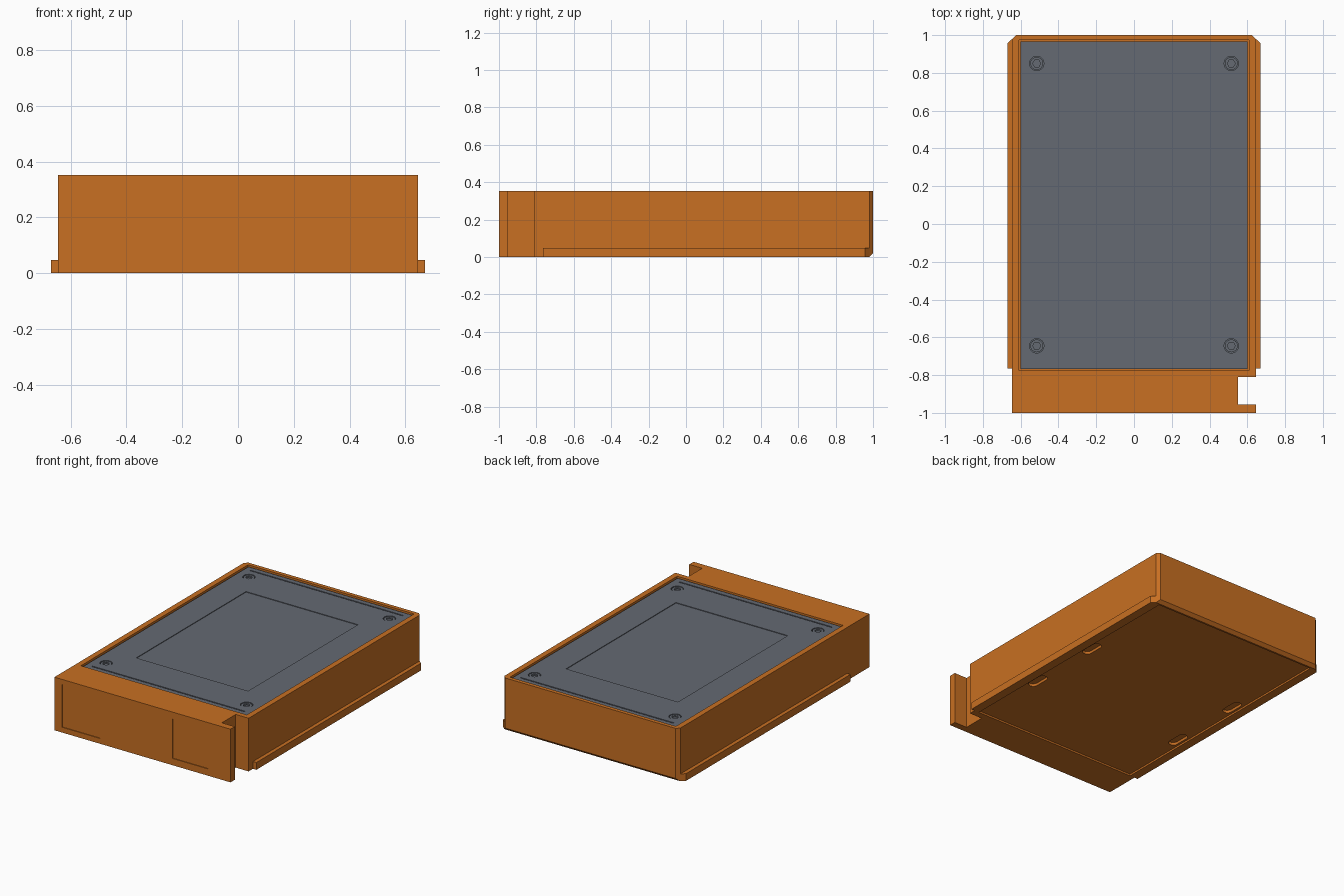
import bpy, bmesh, math
from mathutils import Matrix

if "Cube" in bpy.data.objects:
    bpy.data.objects.remove(bpy.data.objects["Cube"])


def material(name, rgb):
    m = bpy.data.materials.new(name)
    m.diffuse_color = (*rgb, 1)
    m.use_nodes = True
    m.node_tree.nodes["Principled BSDF"].inputs["Base Color"].default_value = m.diffuse_color
    return m


ORANGE = material("orange plastic", (0.58, 0.16, 0.016))
GRAY = material("slate gray", (0.128, 0.142, 0.168))


def finish(name, bm, mat):
    bmesh.ops.recalc_face_normals(bm, faces=bm.faces[:])
    me = bpy.data.meshes.new(name)
    bm.to_mesh(me)
    bm.free()
    me.materials.append(mat)
    ob = bpy.data.objects.new(name, me)
    bpy.context.collection.objects.link(ob)
    return ob


def prism(name, pts, z0, z1, mat):
    """Extrude an outline in the xy plane from z0 to z1."""
    bm = bmesh.new()
    f = bm.faces.new([bm.verts.new((x, y, z0)) for x, y in pts])
    up = bmesh.ops.extrude_face_region(bm, geom=[f])["geom"]
    for v in up:
        if isinstance(v, bmesh.types.BMVert):
            v.co.z = z1
    return finish(name, bm, mat)


def box(name, x, y, z, mat=ORANGE):
    pts = [(x[0], y[0]), (x[1], y[0]), (x[1], y[1]), (x[0], y[1])]
    return prism(name, pts, z[0], z[1], mat)


def ngon(cx, cy, r, n):
    return [(cx + r * math.cos(2 * math.pi * i / n),
             cy + r * math.sin(2 * math.pi * i / n)) for i in range(n)]


def capsule(cx, cy, half, r, n=8):
    """Outline of a rounded slot running along y."""
    pts = []
    for s in (1, -1):
        for i in range(n + 1):
            a = math.pi * i / n + (0 if s > 0 else math.pi)
            pts.append((cx + r * math.cos(a), cy + s * half + r * math.sin(a)))
    return pts


def cut(ob, cutters):
    bpy.context.view_layer.objects.active = ob
    for c in cutters:
        c.hide_render = True
        m = ob.modifiers.new("cut", 'BOOLEAN')
        m.operation, m.solver, m.object = 'DIFFERENCE', 'EXACT', c
        bpy.ops.object.modifier_apply(modifier=m.name)
        bpy.data.objects.remove(c)


H = 0.352

# Case body: outline with side notch and chamfered back corners
body = prism("case_body", [
    (-0.645, -1), (0.645, -1), (0.645, -0.955), (0.55, -0.955), (0.55, -0.81),
    (0.645, -0.81), (0.645, 0.98), (0.625, 1), (-0.625, 1), (-0.645, 0.98)],
    0, H, ORANGE)

# Lower back edge chamfer: a square bar turned by 45 degrees
bar = box("bar", (-1, 1), (-0.0141, 0.0141), (-0.0141, 0.0141))
bar.data.transform(Matrix.Translation((0, 1, 0)) @ Matrix.Rotation(math.pi / 4, 4, 'X'))

cut(body, [
    bar,
    box("lid_recess", (-0.608, 0.608), (-0.776, 0.974), (H - 0.035, H + 0.1)),
    box("base_recess", (-0.61, 0.61), (-0.765, 0.968), (-0.1, 0.012)),
    box("front_label_left", (-0.59, -0.31), (-1.1, -0.995), (0.035, 0.32)),
    box("front_label_right", (0.22, 0.48), (-1.1, -0.995), (0.045, 0.306)),
])
# Rounded slots underneath
cut(body, [prism("slot", capsule(x, y, 0.045, 0.03), -0.1, 0.03, ORANGE)
           for x in (-0.565, 0.565) for y in (-0.25, 0.27)])

# Guide rails along both lower sides
for s, side in ((1, "right"), (-1, "left")):
    prism(side + "_rail", [(s * x, y) for x, y in (
        (0.635, -0.765), (0.67, -0.765), (0.67, 0.957), (0.645, 0.98), (0.635, 0.98))],
        0, 0.048, ORANGE)

# Gray lid plate with label recess, two grooves and screw holes
TOP = H - 0.008
SCREWS = [(x, y) for x in (-0.515, 0.515) for y in (-0.645, 0.85)]
lid = box("lid_plate", (-0.6, 0.6), (-0.768, 0.966), (H - 0.037, TOP), GRAY)
cut(lid, [box("label_recess", (-0.41, 0.41), (-0.48, 0.67), (TOP - 0.004, H + 0.1), GRAY)]
    + [box("groove", (-0.56, 0.56), (y - 0.004, y + 0.004), (TOP - 0.006, H + 0.1), GRAY)
       for y in (-0.73, 0.93)]
    + [prism("hole", ngon(x, y, 0.038, 24), TOP - 0.014, H + 0.1, GRAY) for x, y in SCREWS])

# Screw heads with hexagonal sockets
for i, (x, y) in enumerate(SCREWS):
    head = prism(f"screw_{i + 1}", ngon(x, y, 0.034, 24), TOP - 0.02, TOP - 0.003, GRAY)
    cut(head, [prism("socket", ngon(x, y, 0.021, 6), TOP - 0.012, H + 0.1, GRAY)])
